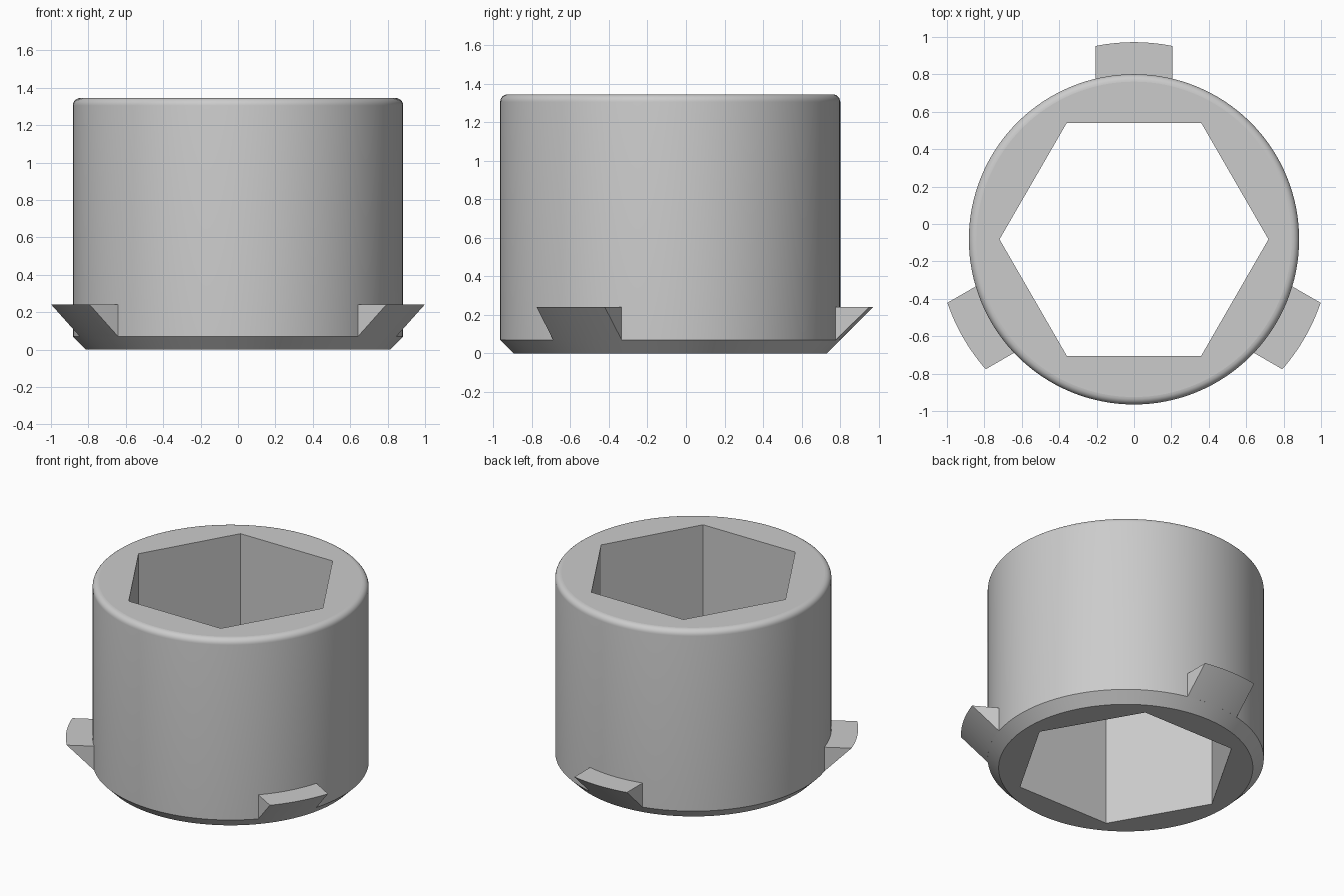
import bpy, bmesh
from math import sin, cos, pi, sqrt, radians
from mathutils import Matrix, Vector

cube = bpy.data.objects.get("Cube")
if cube:
    bpy.data.objects.remove(cube)

CENTRE_Y = -0.082
RADIUS, HEIGHT = 0.883, 1.345
CHAMFER, FILLET = 0.07, 0.04
HEX_RADIUS = 0.719
TAB_RADIUS, TAB_TOP, TAB_HALF = 1.054, 0.24, 0.205
SIDES = 128

grey = bpy.data.materials.new("plain grey")
grey.use_nodes = True
colour = (0.6, 0.6, 0.6, 1)
grey.diffuse_color = colour
grey.node_tree.nodes["Principled BSDF"].inputs["Base Color"].default_value = colour


def finish(bm, name):
    bmesh.ops.recalc_face_normals(bm, faces=bm.faces)
    mesh = bpy.data.meshes.new(name)
    bm.to_mesh(mesh)
    bm.free()
    mesh.materials.append(grey)
    obj = bpy.data.objects.new(name, mesh)
    bpy.context.collection.objects.link(obj)
    obj.location.y = CENTRE_Y
    return obj


def ring(bm, r, z, n):
    verts = [bm.verts.new((r * cos(2 * pi * i / n), r * sin(2 * pi * i / n), z)) for i in range(n)]
    edges = [bm.edges.new((verts[i], verts[(i + 1) % n])) for i in range(n)]
    return verts, edges


def wall(bm, low, high, smooth):
    n = len(low)
    for i in range(n):
        j = (i + 1) % n
        bm.faces.new((low[i], low[j], high[j], high[i])).smooth = smooth


# Sleeve: chamfered foot, straight wall, rounded top rim
bm = bmesh.new()
profile = [(RADIUS - CHAMFER, 0), (RADIUS, CHAMFER)]
for k in range(7):
    a = k / 6 * pi / 2
    profile.append((RADIUS - FILLET + FILLET * cos(a), HEIGHT - FILLET + FILLET * sin(a)))
rings = [ring(bm, r, z, SIDES) for r, z in profile]
for low, high in zip(rings, rings[1:]):
    wall(bm, low[0], high[0], True)
for e in rings[1][1]:
    e.smooth = False

# Hexagonal bore and the two flat end faces around it
bore = [ring(bm, HEX_RADIUS, z, 6) for z in (0, HEIGHT)]
wall(bm, bore[0][0], bore[1][0], False)
for outer, inner, up in ((rings[0], bore[0], -1), (rings[-1], bore[1], 1)):
    bmesh.ops.triangle_fill(bm, edges=outer[1] + inner[1], use_beauty=True, normal=Vector((0, 0, up)))
finish(bm, "hex_sleeve")


# Tabs: flat-topped lugs with a conical underside that carries on the chamfer
def make_tab(name, angle, steps=16):
    bm = bmesh.new()
    inner = RADIUS - 0.015
    section = [(inner, CHAMFER), (RADIUS, CHAMFER), (TAB_RADIUS, TAB_TOP), (inner, TAB_TOP)]
    rows = []
    for i in range(steps + 1):
        x = TAB_HALF * (2 * i / steps - 1)
        rows.append([bm.verts.new((x, sqrt(r * r - x * x), z)) for r, z in section])
    for a, b in zip(rows, rows[1:]):
        for k in range(4):
            m = (k + 1) % 4
            bm.faces.new((a[k], a[m], b[m], b[k])).smooth = (k == 1)
    bm.faces.new(rows[0])
    bm.faces.new(rows[-1])
    bmesh.ops.rotate(bm, verts=bm.verts, cent=(0, 0, 0), matrix=Matrix.Rotation(radians(angle), 3, 'Z'))
    finish(bm, name)


for name, angle in (("back_tab", 0), ("right_tab", 120), ("left_tab", 240)):
    make_tab(name, angle)
